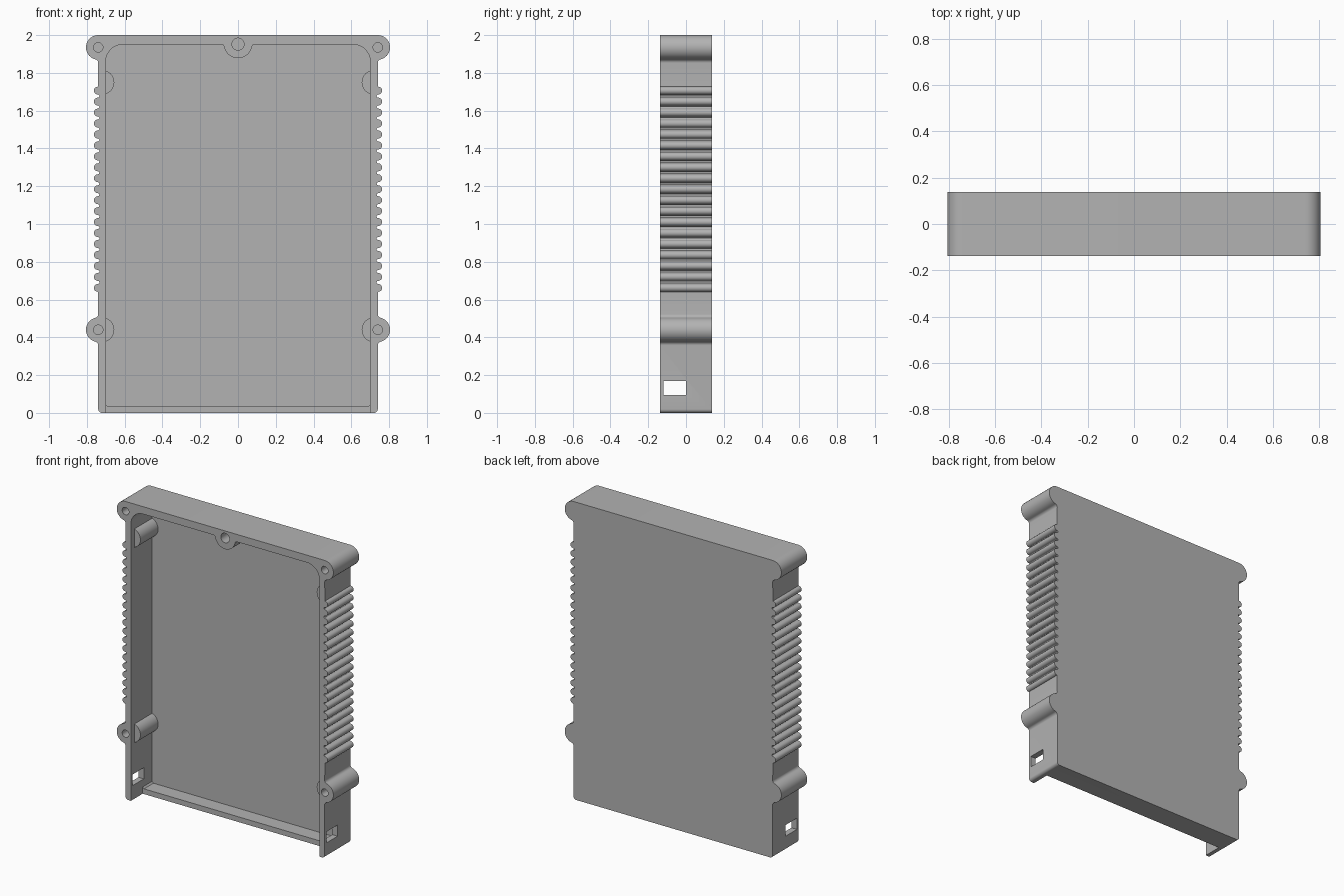
import bpy
import bmesh
from math import cos, sin, radians, degrees, sqrt, atan2

cube = bpy.data.objects.get("Cube")
if cube:
    bpy.data.objects.remove(cube, do_unlink=True)

FRONT, BACK = -0.137, 0.137
FLOOR_Y = 0.088              # inner face of the back panel
WALL, INNER = 0.74, 0.70     # outer and inner half widths
BOSS_R, FILLET = 0.065, 0.02

grey = bpy.data.materials.new("plain grey")
grey.use_nodes = True
grey.diffuse_color = (0.45, 0.45, 0.45, 1)
grey.node_tree.nodes["Principled BSDF"].inputs["Base Color"].default_value = (0.45, 0.45, 0.45, 1)


def arc(cx, cz, r, start, end, n=10):
    angles = [radians(start + (end - start) * i / n) for i in range(n + 1)]
    return [(cx + r * cos(a), cz + r * sin(a)) for a in angles]


def mirrored(half):
    """Close a +x half outline with its mirror image."""
    return half + [(-x, z) for x, z in reversed(half) if abs(x) > 1e-5]


def prism(name, outline, y0, y1):
    """Extrude an x-z outline from y0 to y1."""
    bm = bmesh.new()
    face = bm.faces.new([bm.verts.new((x, y0, z)) for x, z in outline])
    new = bmesh.ops.extrude_face_region(bm, geom=[face])["geom"]
    verts = [v for v in new if isinstance(v, bmesh.types.BMVert)]
    bmesh.ops.translate(bm, verts=verts, vec=(0, y1 - y0, 0))
    bmesh.ops.recalc_face_normals(bm, faces=bm.faces)
    mesh = bpy.data.meshes.new(name)
    bm.to_mesh(mesh)
    bm.free()
    mesh.materials.append(grey)
    obj = bpy.data.objects.new(name, mesh)
    bpy.context.collection.objects.link(obj)
    return obj


def box(name, x0, x1, y0, y1, z0, z1):
    return prism(name, [(x0, z0), (x1, z0), (x1, z1), (x0, z1)], y0, y1)


def select(obj):
    bpy.ops.object.select_all(action="DESELECT")
    obj.select_set(True)
    bpy.context.view_layer.objects.active = obj


def cut(obj, cutter):
    cutter.hide_render = True
    select(obj)
    mod = obj.modifiers.new("cut", "BOOLEAN")
    mod.operation = "DIFFERENCE"
    mod.solver = "EXACT"
    mod.object = cutter
    bpy.ops.object.modifier_apply(modifier=mod.name)
    bpy.data.objects.remove(cutter, do_unlink=True)


def smooth(obj):
    select(obj)
    bpy.ops.object.shade_smooth_by_angle(angle=radians(30))


# Outer outline: rounded foot, lower screw boss, grip ribs, top screw boss
rise = sqrt((BOSS_R + FILLET) ** 2 - FILLET ** 2)
turn = degrees(atan2(rise, -FILLET))


def fillet_below(z):
    return arc(WALL + FILLET, z - rise, FILLET, 180, turn, 6)


LOW_Z, TOP_Z = 0.44, 1.935
half = arc(WALL - 0.02, 0.02, 0.02, -90, 0, 6)
half += fillet_below(LOW_Z)
half += arc(WALL, LOW_Z, BOSS_R, turn - 180, 180 - turn, 20)[1:]
half += arc(WALL + FILLET, LOW_Z + rise, FILLET, -turn, -180, 6)[1:]
RIBS, PITCH, RIB_R = 19, 0.058, 0.021
for i in range(RIBS):
    z = 0.662 + i * PITCH
    rib = arc(0.742, z, RIB_R, -90, 90, 10)
    half += rib if i == 0 else rib[1:]
    if i < RIBS - 1:
        half += arc(0.742, z + PITCH / 2, PITCH / 2 - RIB_R, -90, -270, 6)[1:]
half += fillet_below(TOP_Z)
half += arc(WALL, TOP_Z, BOSS_R, turn - 180, 90, 20)[1:]
shell = prism("case_shell", mirrored(half), FRONT, BACK)

# Cavity, with rounded top corners and room for the centre boss
BOSS_Z, CENTRE_R, SMALL = 1.952, 0.0745, 0.015
drop = BOSS_Z - 1.935
run = sqrt((CENTRE_R + SMALL) ** 2 - drop ** 2)
lean = degrees(atan2(drop, run))
half = [(INNER - 0.01, 0.035), (INNER, 0.045)]
half += arc(INNER - 0.09, 1.86, 0.09, 0, 90, 12)
half += arc(run, 1.935, SMALL, 90, 180 - lean, 6)
half += arc(0, BOSS_Z, CENTRE_R, -lean, -90, 12)[1:]
cut(shell, prism("cavity_cutter", mirrored(half), FRONT - 0.1, FLOOR_Y))

# Lowered bottom wall
cut(shell, box("bottom_cutter", -INNER, INNER, FRONT - 0.1, -0.012, -0.1, 0.06))

# Blind screw holes
holes = [(0, BOSS_Z, 0.032)]
holes += [(s * WALL, z, 0.025) for s in (-1, 1) for z in (LOW_Z, TOP_Z)]
for x, z, r in holes:
    cut(shell, prism("hole_cutter", arc(x, z, r, 0, 360, 24)[:-1], FRONT - 0.1, 0.03))

# Latch slots through both side walls
for s in (-1, 1):
    a, b = sorted((s * 0.68, s * 0.80))
    cut(shell, box("slot_cutter", a, b, -0.12, 0.0, 0.095, 0.17))
smooth(shell)

# Half-round posts on the inner side walls, set back from the rim
for side, s in (("left", 1), ("right", -1)):
    for level, z in (("lower", LOW_Z), ("upper", 1.75)):
        outline = [(s * min(x, 0.705), pz) for x, pz in arc(0.72, z, BOSS_R, 104, 256, 20)]
        post = prism(f"{side}_{level}_post", outline, -0.10, FLOOR_Y + 0.01)
        smooth(post)
